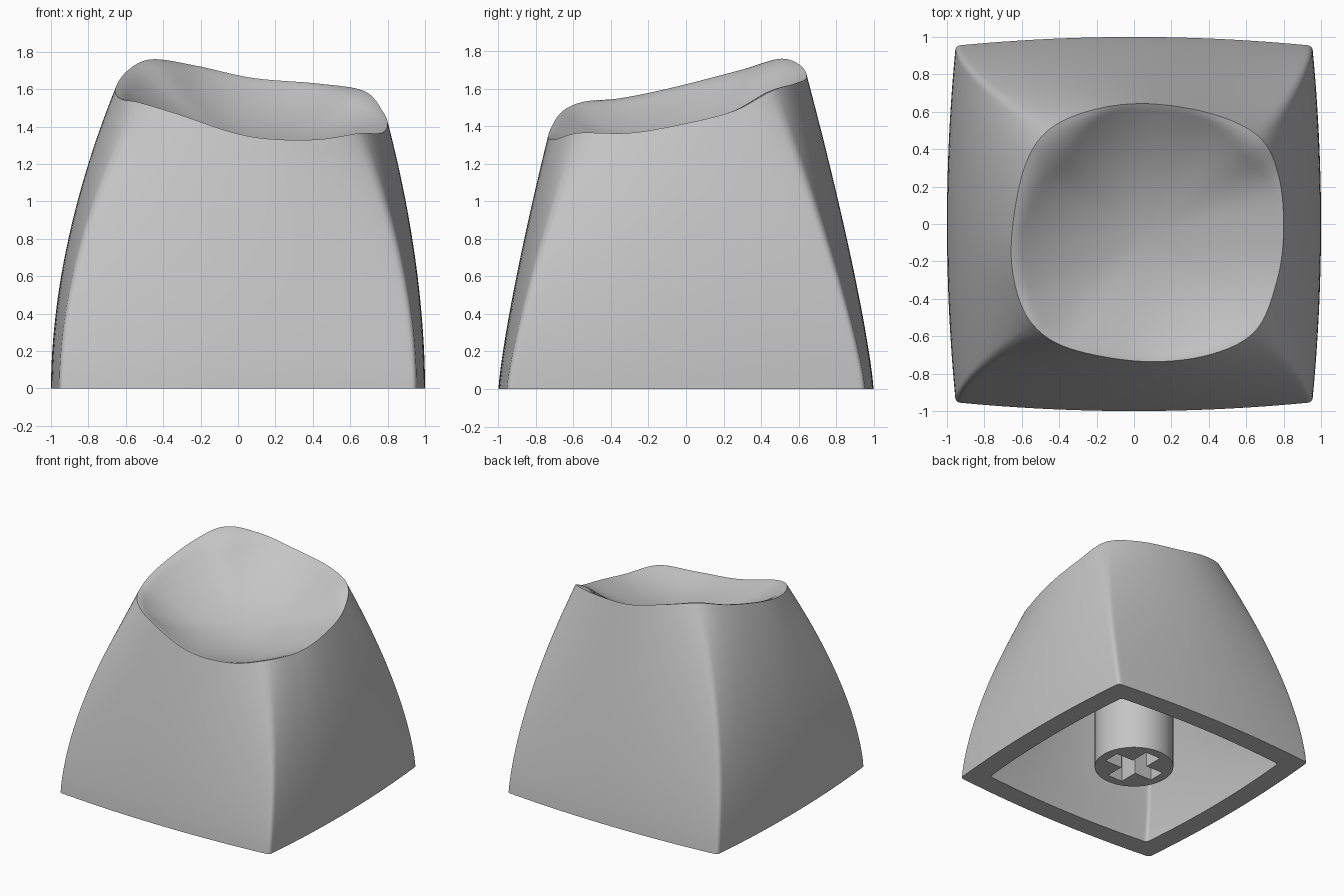
import bpy, bmesh, math
from mathutils import Vector

cube = bpy.data.objects.get("Cube")
if cube:
    bpy.data.objects.remove(cube, do_unlink=True)

# One plain grey plastic
grey = bpy.data.materials.new("grey_plastic")
grey.use_nodes = True
COLOR = (0.56, 0.56, 0.56, 1)
grey.diffuse_color = COLOR
grey.node_tree.nodes["Principled BSDF"].inputs["Base Color"].default_value = COLOR

SIDE = 40          # samples along each of the four sides
TOTAL = SIDE * 4

# Rim of the sculpted top, counter-clockwise from the +x side; corners are every fourth point
RIM = [Vector(p) for p in (
    (.80, -.03, 1.41), (.775, .25, 1.48), (.675, .46, 1.59), (.43, .585, 1.63),
    (.08, .643, 1.66), (-.22, .61, 1.725), (-.46, .50, 1.76), (-.59, .29, 1.70),
    (-.655, -.08, 1.605), (-.63, -.35, 1.55), (-.53, -.55, 1.53), (-.33, -.67, 1.47),
    (.05, -.735, 1.35), (.40, -.70, 1.33), (.65, -.57, 1.365), (.765, -.30, 1.365))]


def rim_point(t):
    """Smooth closed curve through the rim points."""
    i = math.floor(t)
    f = t - i
    a, b, c, d = (RIM[(i + k) % len(RIM)] for k in (-1, 0, 1, 2))
    return b + .5 * f * (c - a + f * (2 * a - 5 * b + 4 * c - d + f * (3 * (b - c) + d - a)))


def base_point(side, s):
    """Square footprint with slightly bowed sides and small round corners."""
    edge, radius = .94, .03
    inner = 1 - .05 * edge * edge - radius
    if abs(s) <= edge:
        out, along = 1 - .05 * s * s, inner * s / edge
    else:
        a = (abs(s) - edge) / (1 - edge) * math.pi / 4
        out = inner + radius * math.cos(a)
        along = math.copysign(inner + radius * math.sin(a), s)
    turn = side * math.pi / 2
    c, n = math.cos(turn), math.sin(turn)
    return Vector((out * c - along * n, out * n + along * c, 0))


def bump(t, middle, half):
    d = abs((t - middle + 8) % 16 - 8) / half
    return math.cos(d * math.pi / 2) ** 2 if d < 1 else 0


# Matching base points, rim points and lip widths, denser towards the corners
base, rim, lip = [], [], []
for k in range(TOTAL):
    side, u = k // SIDE, -1 + 2 * (k % SIDE) / SIDE
    s = math.sin(u * math.pi / 2)
    t = 4 * side + 2 * s
    base.append(base_point(side, s))
    rim.append(rim_point(t))
    lip.append(.02 + .22 * bump(t, 6.2, 1.8) + .07 * bump(t, 8.5, 2.5) + .14 * bump(t, 2, 1.5))


def wall_point(b, r, v):
    """Side wall: strongly curved in x, gently curved in y."""
    fx, fy = v ** 1.88, v ** 1.25
    return Vector((b.x + (r.x - b.x) * fx, b.y + (r.y - b.y) * fy, r.z * v))


CENTRE = Vector((.07, -.045, 0))


def plane_z(p):
    return 1.51 + .22 * (p.y - CENTRE.y) - .134 * (p.x - CENTRE.x)


def dish_point(r, w, q):
    """Tilted scoop that rolls over into a lip of width w at the wavy rim."""
    c = 1 - w
    h = q * q / c if q < c else c + 2 * (q - c) - (q - c) ** 2 / w
    p = CENTRE.lerp(Vector((r.x, r.y, 0)), q)
    p.z = plane_z(p) - .2 * (1 - h) + (r.z - plane_z(r)) * h * h
    return p


def finish(obj, angle):
    obj.data.materials.append(grey)
    bpy.ops.object.select_all(action='DESELECT')
    obj.select_set(True)
    bpy.context.view_layer.objects.active = obj
    bpy.ops.object.shade_smooth_by_angle(angle=math.radians(angle))


def make_object(name, bm):
    bmesh.ops.recalc_face_normals(bm, faces=bm.faces)
    mesh = bpy.data.meshes.new(name)
    bm.to_mesh(mesh)
    bm.free()
    obj = bpy.data.objects.new(name, mesh)
    bpy.context.collection.objects.link(obj)
    return obj


# Cap shell: cavity, bottom edge, outer wall and dish as one stack of rings
STEPS = 24
DISH_STEPS = 36
rings = []
for j in range(STEPS, -1, -1):
    v = j / STEPS
    ring = []
    for b, r in zip(base, rim):
        p = wall_point(b * .83, r * .8, v)
        p.z = 1.15 * v
        ring.append(p)
    rings.append(ring)
for j in range(STEPS + 1):
    rings.append([wall_point(b, r, j / STEPS) for b, r in zip(base, rim)])
for j in range(DISH_STEPS - 1, 0, -1):
    rings.append([dish_point(r, w, j / DISH_STEPS) for r, w in zip(rim, lip)])

bm = bmesh.new()
loops = [[bm.verts.new(p) for p in ring] for ring in rings]
for lower, upper in zip(loops, loops[1:]):
    for k in range(TOTAL):
        n = (k + 1) % TOTAL
        bm.faces.new((lower[k], lower[n], upper[n], upper[k]))
middle = bm.verts.new(dish_point(rim[0], lip[0], 0))
for k in range(TOTAL):
    bm.faces.new((loops[-1][k], loops[-1][(k + 1) % TOTAL], middle))
bm.faces.new(loops[0])
finish(make_object("cap_shell", bm), 50)

# Mounting stem with a cross-shaped socket
bpy.ops.mesh.primitive_cylinder_add(vertices=64, radius=.305, depth=1.15, location=(0, 0, .605))
stem = bpy.context.object
stem.name = "stem"
for size in ((.46, .14, .9), (.14, .46, .9)):
    bpy.ops.mesh.primitive_cube_add(size=1)
    cutter = bpy.context.object
    cutter.name = "socket_cutter"
    cutter.scale = size
    cutter.hide_render = True
    cut = stem.modifiers.new("socket", 'BOOLEAN')
    cut.operation = 'DIFFERENCE'
    cut.solver = 'EXACT'
    cut.object = cutter
    bpy.context.view_layer.objects.active = stem
    bpy.ops.object.modifier_apply(modifier=cut.name)
    bpy.data.objects.remove(cutter, do_unlink=True)
finish(stem, 30)
